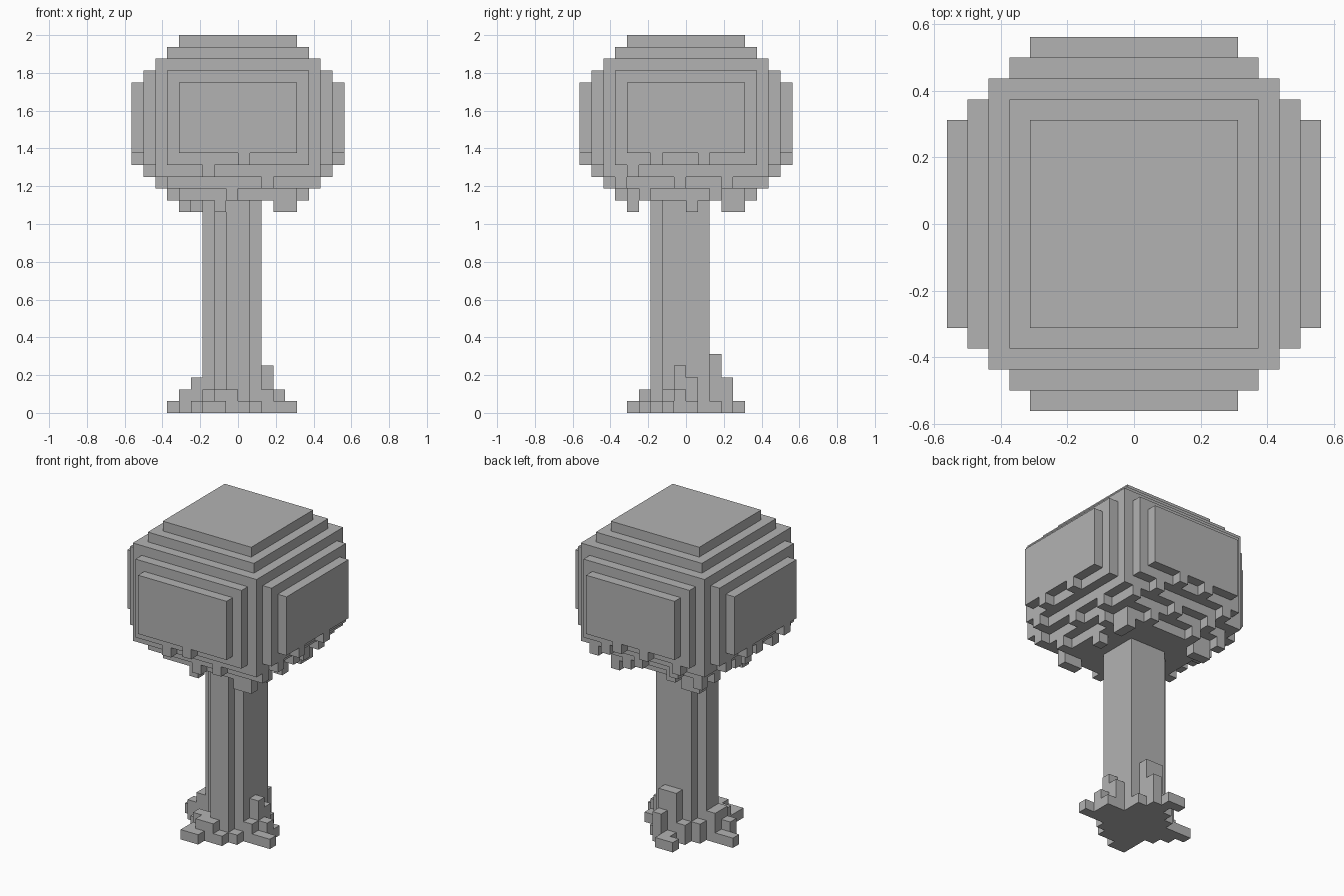
import bpy
import bmesh
from mathutils import Vector

U = 1 / 16  # size of one block

old = bpy.data.objects.get("Cube")
if old:
    bpy.data.objects.remove(old, do_unlink=True)

grey = bpy.data.materials.new("plain_grey")
grey.use_nodes = True
grey.diffuse_color = (0.45, 0.45, 0.45, 1)
bsdf = grey.node_tree.nodes["Principled BSDF"]
bsdf.inputs["Base Color"].default_value = (0.45, 0.45, 0.45, 1)
bsdf.inputs["Roughness"].default_value = 0.9


def box(x0, x1, y0, y1, z0, z1):
    """Set of block cells that fill a box."""
    return {(x, y, z) for x in range(x0, x1) for y in range(y0, y1) for z in range(z0, z1)}


def slab(hx, hy, z0, z1):
    return box(-hx, hx, -hy, hy, z0, z1)


def build(name, cells, hidden=frozenset()):
    """Skin a set of cells with outer faces and merge the flat areas."""
    bm = bmesh.new()
    verts = {}

    def vert(p):
        key = tuple(round(c) for c in p)
        if key not in verts:
            verts[key] = bm.verts.new(Vector(key) * U)
        return verts[key]

    for cell in sorted(cells):
        for axis in range(3):
            for side in (0, 1):
                step = [0, 0, 0]
                step[axis] = 2 * side - 1
                beside = tuple(c + s for c, s in zip(cell, step))
                if beside in cells or beside in hidden:
                    continue
                a, b = Vector((0, 0, 0)), Vector((0, 0, 0))
                a[(axis + 1) % 3] = b[(axis + 2) % 3] = 1
                start = Vector(cell)
                start[axis] += side
                ring = [start, start + a, start + a + b, start + b]
                bm.faces.new([vert(p) for p in (ring if side else ring[::-1])])
    bmesh.ops.dissolve_limit(bm, angle_limit=0.01, verts=bm.verts[:], edges=bm.edges[:])
    mesh = bpy.data.meshes.new(name)
    bm.to_mesh(mesh)
    bm.free()
    mesh.materials.append(grey)
    obj = bpy.data.objects.new(name, mesh)
    bpy.context.collection.objects.link(obj)


# Canopy: square tiers with stepped panels on the four sides
canopy = set()
for half in (5, 6, 7):
    canopy |= slab(half, half, half + 13, 37 - half)
for half, width in ((8, 6), (9, 5)):
    canopy |= slab(half, width, half + 13, 37 - half)
    canopy |= slab(width, half, half + 13, 37 - half)

# Leaf fringe: single blocks under each tier, from the outer panel inwards
fringe = {
    "front": [[0], [-3], [2], [-1], [-2, 3]],
    "left": [[-3, 1], [-5], [-6, -1, 3], [-4, 2], [-5, 0, 3]],
    "back": [[-2, 1], [-5, 3], [-4, 0, 5], [-3, 2], [-4, 4]],
    "right": [[-4, 2], [-1, 4], [-5, 1], [-2, 3, 5], [-3, 4]],
}
for side, tiers in fringe.items():
    for i, spots in enumerate(tiers):
        half, z = 9 - i, 21 - i
        edge = -half if side in ("front", "right") else half - 1
        for s in spots:
            canopy.add((s, edge, z) if side in ("front", "back") else (edge, s, z))

# Trunk: square post with a rib on the front and on the right
trunk = box(-2, 2, -2, 2, 0, 18) | box(-1, 1, -3, -2, 0, 18) | box(-3, -2, -1, 1, 0, 18)

# Roots: stepped arms on each side
roots = set()
for arm in (
    # left arm
    (2, 3, -1, 0, 0, 4), (2, 3, 0, 1, 0, 3), (2, 3, -2, 1, 0, 2),
    (3, 4, -1, 0, 0, 2), (3, 5, -2, -1, 0, 1), (3, 4, 0, 1, 0, 1),
    # right arm
    (-4, -3, -1, 1, 0, 3), (-5, -4, -1, 0, 0, 2), (-6, -4, 0, 1, 0, 1),
    (-4, -2, -2, -1, 0, 1), (-3, -2, 1, 2, 0, 2),
    # front arm
    (-3, 1, -4, -3, 0, 1), (-2, 0, -4, -3, 0, 2), (-3, -1, -3, -2, 0, 2),
    (-3, -1, -5, -4, 0, 1), (1, 2, -3, -2, 0, 1),
    # back arm
    (-1, 1, 2, 3, 0, 5), (0, 1, 3, 4, 0, 3), (-1, 0, 3, 4, 0, 1),
    (-2, 0, 4, 5, 0, 1), (-2, -1, 2, 3, 0, 2), (1, 2, 2, 3, 0, 1),
):
    roots |= box(*arm)
roots -= trunk

build("canopy", canopy)
build("trunk", trunk, canopy)
build("roots", roots, trunk)
